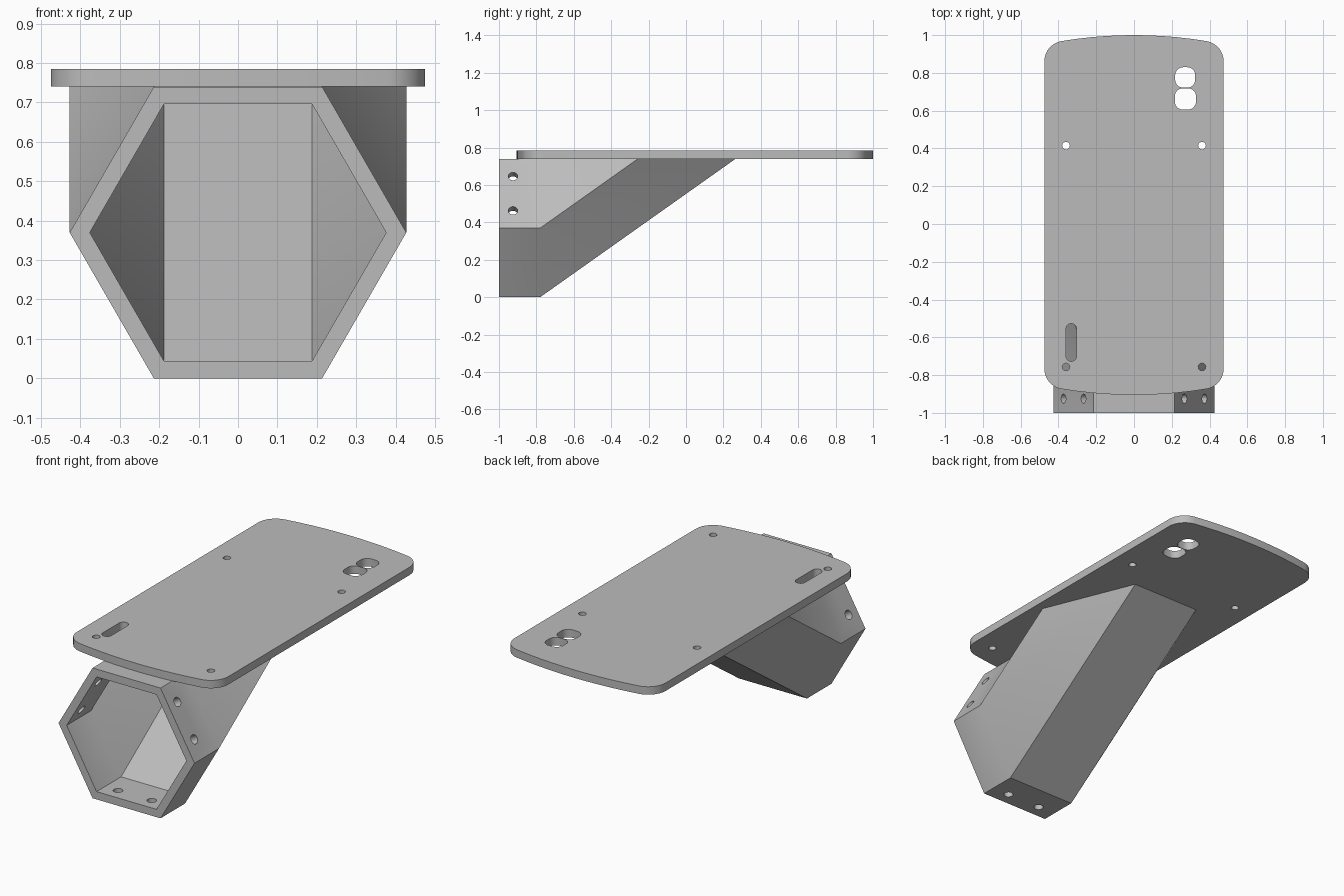
import bpy
import bmesh
from math import cos, sin, pi, radians
from mathutils import Matrix, Vector

if "Cube" in bpy.data.objects:
    bpy.data.objects.remove(bpy.data.objects["Cube"])

grey = bpy.data.materials.new("plain grey")
grey.use_nodes = True
grey.diffuse_color = (0.5, 0.5, 0.5, 1)
grey.node_tree.nodes["Principled BSDF"].inputs["Base Color"].default_value = (0.5, 0.5, 0.5, 1)

HEX_R, BORE_R = 0.427, 0.376
MID_Z = HEX_R * cos(pi / 6)
FRONT, BEND = -1.0, -0.78
PLATE_Z, PLATE_T = 0.74, 0.045


def prism(bm, points, height, matrix=Matrix()):
    """Extrude a flat outline upward, then place it with a matrix."""
    low = [bm.verts.new(matrix @ Vector((x, y, 0))) for x, y in points]
    high = [bm.verts.new(matrix @ Vector((x, y, height))) for x, y in points]
    bm.faces.new(low[::-1])
    bm.faces.new(high)
    for i in range(len(low)):
        j = (i + 1) % len(low)
        bm.faces.new((low[i], low[j], high[j], high[i]))


def rounded(cx, cy, w, h, r, steps=8):
    """Rounded rectangle outline; a circle when w = h = 2r."""
    pts = []
    for k, (sx, sy) in enumerate(((1, 1), (-1, 1), (-1, -1), (1, -1))):
        for s in range(steps):
            a = (k + s / (steps - 1) * 0.999) * pi / 2
            pts.append((cx + sx * (w / 2 - r) + r * cos(a),
                        cy + sy * (h / 2 - r) + r * sin(a)))
    return pts


def finish(bm, name):
    bmesh.ops.remove_doubles(bm, verts=bm.verts, dist=1e-5)
    bmesh.ops.recalc_face_normals(bm, faces=bm.faces)
    mesh = bpy.data.meshes.new(name)
    bm.to_mesh(mesh)
    bm.free()
    obj = bpy.data.objects.new(name, mesh)
    bpy.context.collection.objects.link(obj)
    mesh.materials.append(grey)
    return obj


def carve(obj, cutter):
    """Subtract the cutter, bake the result and drop the cutter."""
    cutter.hide_render = True
    mod = obj.modifiers.new("cut", 'BOOLEAN')
    mod.operation, mod.solver, mod.object = 'DIFFERENCE', 'EXACT', cutter
    graph = bpy.context.evaluated_depsgraph_get()
    mesh = bpy.data.meshes.new_from_object(obj.evaluated_get(graph))
    obj.modifiers.clear()
    obj.data = mesh
    bpy.data.objects.remove(cutter)
    mesh.shade_smooth()
    mesh.set_sharp_from_angle(angle=radians(30))


# Mounting plate with bowed ends and rounded corners
half_len, mid_y, corner = 0.9525, 0.0475, 0.11
corner_x, corner_y = 0.475 - corner, half_len - 0.14
quarter = [(corner_x + corner * cos(a), corner_y + corner * sin(a))
           for a in (radians(80) * i / 10 for i in range(11))]
end_x, end_y = quarter[-1]
quarter += [(end_x * t, half_len - (half_len - end_y) * t * t)
            for t in (0.8, 0.6, 0.4, 0.2, 0)]
top_half = quarter + [(-x, y) for x, y in quarter[-2::-1]]
outline = top_half + [(-x, -y) for x, y in top_half]
bm = bmesh.new()
prism(bm, [(x, y + mid_y) for x, y in outline], PLATE_T, Matrix.Translation((0, 0, PLATE_Z)))
plate = finish(bm, "mounting_plate")

# Screw holes, slot and twin windows in the plate
bm = bmesh.new()
openings = [rounded(x, y, 0.04, 0.04, 0.02) for x in (-0.36, 0.36) for y in (-0.757, 0.415)]
openings += [rounded(-0.332, -0.627, 0.055, 0.2, 0.027),
             rounded(0.271, 0.776, 0.106, 0.108, 0.042),
             rounded(0.272, 0.662, 0.112, 0.112, 0.042)]
for shape in openings:
    prism(bm, shape, 0.2, Matrix.Translation((0, 0, PLATE_Z - 0.08)))
carve(plate, finish(bm, "plate_cutter"))

# Hexagonal tube: straight collar, then a slanted run up to the plate
bm = bmesh.new()
slant = Vector((0, 1.412, 1)) * 0.8


def ring(radius, y, offset=Vector()):
    return [bm.verts.new(Vector((radius * cos(k * pi / 3), y,
                                 MID_Z + radius * sin(k * pi / 3))) + offset) for k in range(6)]


outer = [ring(HEX_R, FRONT), ring(HEX_R, BEND), ring(HEX_R, BEND, slant)]
inner = [ring(BORE_R, FRONT), ring(BORE_R, BEND), ring(BORE_R, BEND, slant)]
loop = outer + inner[::-1]
for a, b in zip(loop, loop[1:] + loop[:1]):
    for k in range(6):
        n = (k + 1) % 6
        bm.faces.new((a[k], a[n], b[n], b[k]))
tube = finish(bm, "hexagonal_tube")

# Trim the tube under the plate and drill pairs of holes in three of its walls
bm = bmesh.new()
prism(bm, [(-1, -2), (1, -2), (1, 3), (-1, 3)], 2, Matrix.Translation((0, 0, PLATE_Z + 0.0005)))
for turn in range(3):
    spin = Matrix.Translation((0, 0, MID_Z)) @ Matrix.Rotation(turn * 2 * pi / 3, 4, 'Y')
    for x in (-0.106, 0.106):
        prism(bm, rounded(x, -0.925, 0.05, 0.05, 0.025), 0.1,
              spin @ Matrix.Translation((0, 0, -MID_Z - 0.03)))
carve(tube, finish(bm, "tube_cutter"))
